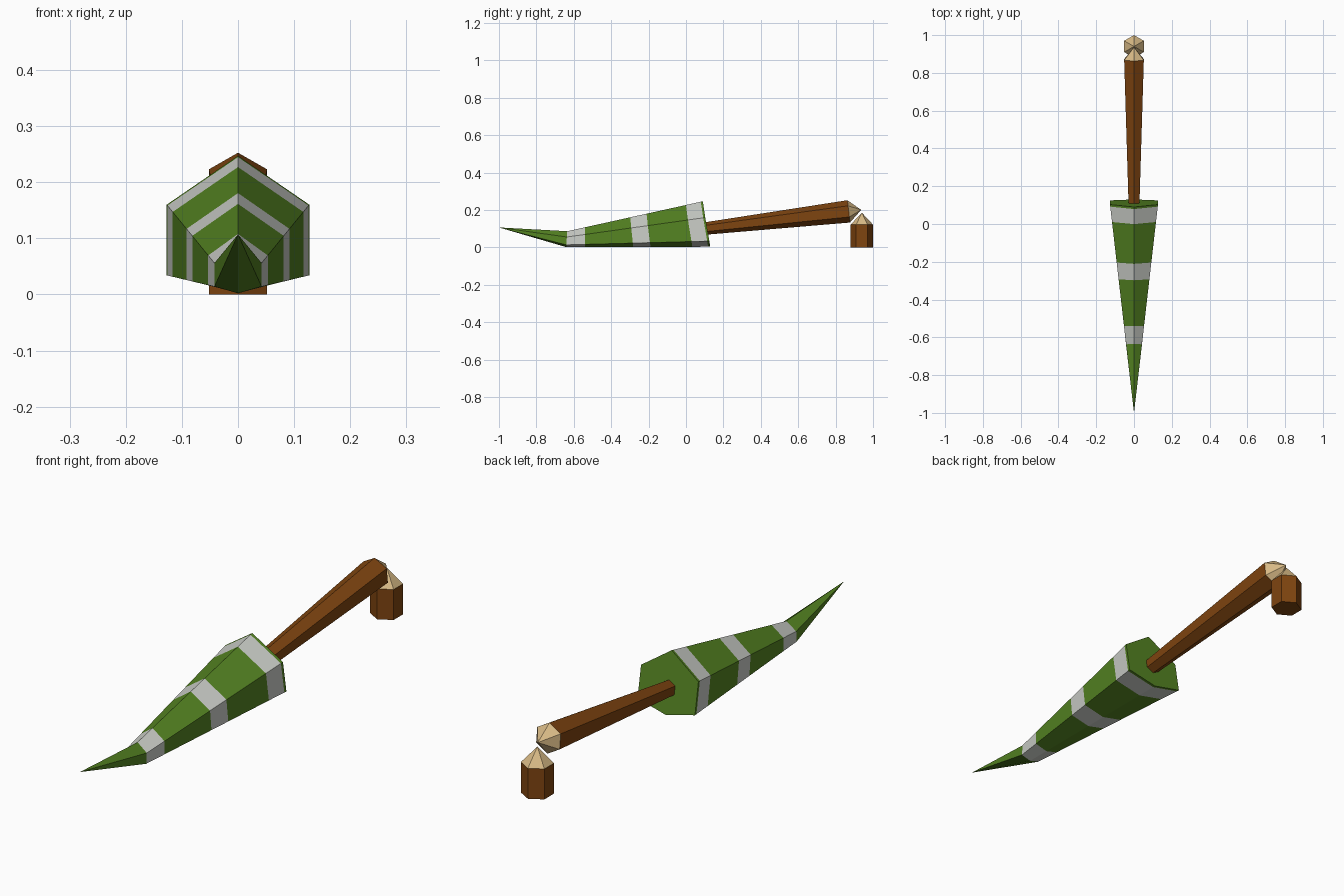
import bpy, bmesh, math
from mathutils import Vector

if "Cube" in bpy.data.objects:
    bpy.data.objects.remove(bpy.data.objects["Cube"])


def material(name, rgb):
    m = bpy.data.materials.new(name)
    m.diffuse_color = (*rgb, 1)
    m.use_nodes = True
    m.node_tree.nodes["Principled BSDF"].inputs["Base Color"].default_value = m.diffuse_color
    return m


GREEN = material("leaf green", (0.09, 0.23, 0.016))
WHITE = material("pale grey stripe", (0.60, 0.62, 0.58))
BROWN = material("bark brown", (0.21, 0.058, 0.005))
CREAM = material("cut wood cream", (0.68, 0.485, 0.235))


def loft(name, rings, mats, band_mats, tip=None, tip_mat=0):
    """Skin a list of hexagonal rings, cap the start or end, optional pointed tip."""
    bm = bmesh.new()
    vr = [[bm.verts.new(p) for p in r] for r in rings]
    n = len(vr[0])
    for a, b, mi in zip(vr, vr[1:], band_mats):
        for i in range(n):
            j = (i + 1) % n
            bm.faces.new((a[i], a[j], b[j], b[i])).material_index = mi
    bm.faces.new(vr[0]).material_index = 0
    if tip is not None:
        t = bm.verts.new(tip)
        for i in range(n):
            bm.faces.new((vr[-1][i], vr[-1][(i + 1) % n], t)).material_index = tip_mat
    bmesh.ops.recalc_face_normals(bm, faces=bm.faces)
    me = bpy.data.meshes.new(name)
    bm.to_mesh(me)
    bm.free()
    for m in mats:
        me.materials.append(m)
    ob = bpy.data.objects.new(name, me)
    bpy.context.collection.objects.link(ob)
    return ob


def hexagon(center, axis, radius):
    """Regular hexagon across an axis lying in the YZ plane, one corner up."""
    side = Vector((1, 0, 0))
    up = axis.normalized().cross(side)
    return [center + radius * (math.sin(k * math.pi / 3) * side + math.cos(k * math.pi / 3) * up)
            for k in range(6)]


def half_ring(top, upper, lower, bottom):
    """Mirror a half outline into a six-corner ring."""
    mirror = lambda p: (-p[0], p[1], p[2])
    return [Vector(p) for p in (top, upper, lower, bottom, mirror(lower), mirror(upper))]


# Striped green blade: wide back ring tapering to a narrow ring, then a raised point
wide = half_ring((0, 0.09, 0.247), (0.127, 0.103, 0.16), (0.127, 0.125, 0.034), (0, 0.13, 0.004))
narrow = half_ring((0, -0.635, 0.087), (0.042, -0.637, 0.056), (0.042, -0.64, 0.014), (0, -0.64, 0.002))
stops = [1, 0.985, 0.875, 0.585, 0.465, 0.13, 0]
rings = [[a.lerp(b, t) for a, b in zip(narrow, wide)] for t in stops]
loft("striped_blade", rings, [GREEN, WHITE], [0, 1, 0, 1, 0, 1], Vector((0, -1, 0.107)))

# Wooden handle flaring towards its pointed cream end
start, end = Vector((0, 0.10, 0.101)), Vector((0, 0.87, 0.193))
axis = end - start
loft("handle", [hexagon(start, axis, 0.033), hexagon(end, axis, 0.06)],
     [BROWN, CREAM], [0], end + axis.normalized() * 0.067, 1)

# Short upright peg with a pointed cream top
base, top = Vector((0, 0.94, 0)), Vector((0, 0.94, 0.122))
loft("peg", [hexagon(base, top - base, 0.06), hexagon(top, top - base, 0.06)],
     [BROWN, CREAM], [0], top + Vector((0, 0, 0.064)), 1)
